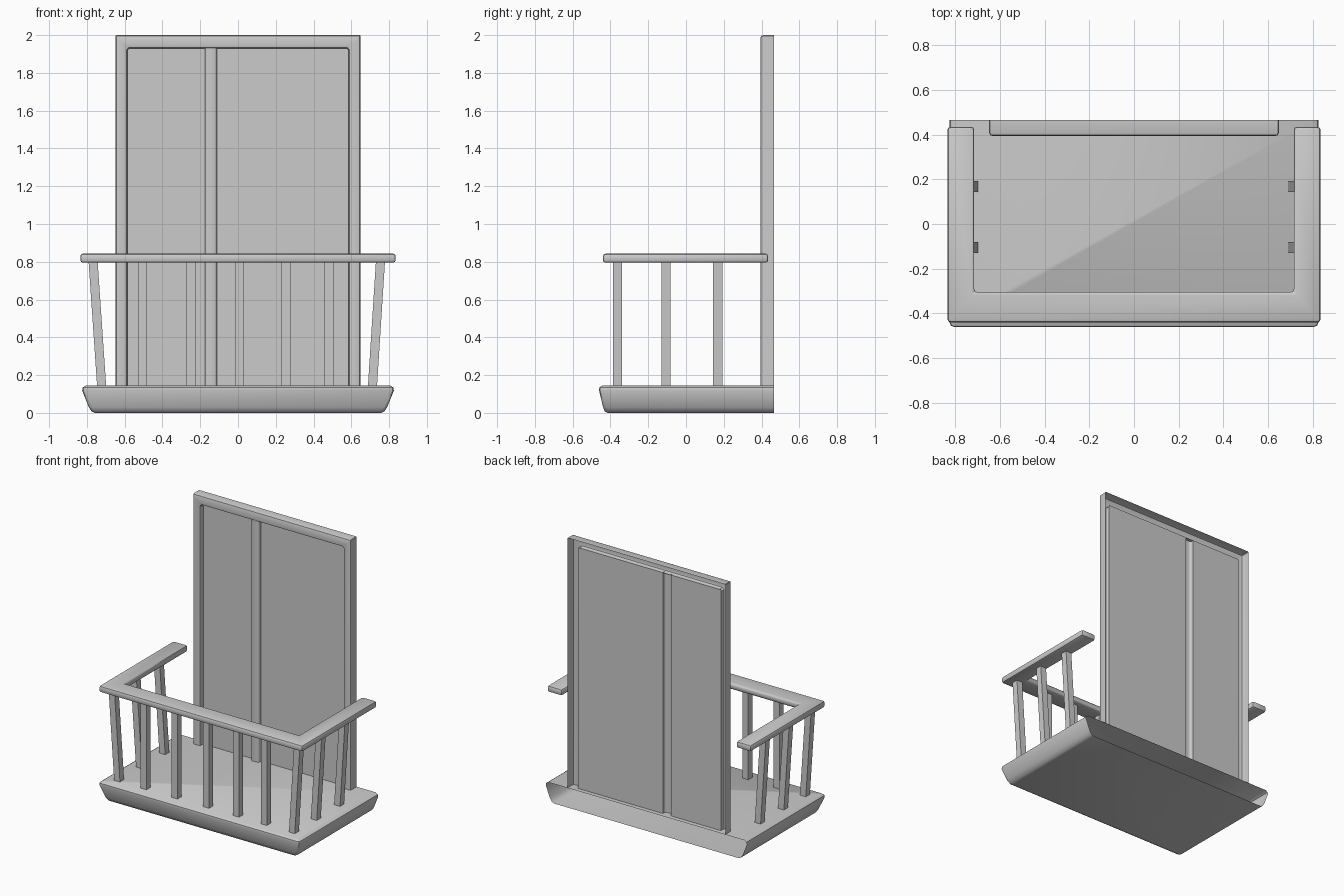
import bpy
import bmesh
import math

if "Cube" in bpy.data.objects:
    bpy.data.objects.remove(bpy.data.objects["Cube"])

BACK = 0.465   # wall plane, hollow parts are open here
FLOOR = 0.145


def finish(name, bm, smooth=False):
    bmesh.ops.recalc_face_normals(bm, faces=bm.faces)
    me = bpy.data.meshes.new(name)
    bm.to_mesh(me)
    bm.free()
    ob = bpy.data.objects.new(name, me)
    bpy.context.collection.objects.link(ob)
    if smooth:
        bpy.ops.object.select_all(action='DESELECT')
        ob.select_set(True)
        bpy.context.view_layer.objects.active = ob
        bpy.ops.object.shade_smooth_by_angle(angle=math.radians(40))
    return ob


def loft(bm, rings, closed=False):
    """Skin a list of point rings with quads and return the vertex rings."""
    vs = [[bm.verts.new(p) for p in r] for r in rings]
    for a, b in zip(vs, vs[1:]):
        n = len(a)
        for i in range(n if closed else n - 1):
            j = (i + 1) % n
            bm.faces.new((a[i], a[j], b[j], b[i]))
    return vs


# Floor slab: tapered tray with softened edges, open at the wall side
def slab_ring(hx, yf, z, c=0.018):
    left = [(-hx, BACK, z), (-hx, yf + c, z), (-hx + c * 0.3, yf + c * 0.3, z), (-hx + c, yf, z)]
    return left + [(-x, y, z) for x, y, z in reversed(left)]


bm = bmesh.new()
rings = loft(bm, [slab_ring(*r) for r in (
    (0.757, -0.415, 0.0), (0.775, -0.43, 0.008), (0.79, -0.439, 0.03),
    (0.825, -0.46, 0.118), (0.822, -0.459, 0.134), (0.806, -0.444, FLOOR))])
bm.faces.new(rings[0])
bm.faces.new(rings[-1])
finish("floor_slab", bm, True)


# Door frame: hollow channel swept up, across and down
def frame_ring(t, y):
    x, z = 0.648 - t, 2.0 - t * 1.13
    c = 0.012 if t > 0.05 else 0.004
    left = [(-x, y, FLOOR), (-x, y, z - c), (-x + c, y, z)]
    return left + [(-px, py, pz) for px, py, pz in reversed(left)]


bm = bmesh.new()
loft(bm, [frame_ring(*r) for r in (
    (0, BACK), (0, 0.408), (0.004, 0.398), (0.014, 0.394),
    (0.048, 0.394), (0.058, 0.398), (0.062, 0.408), (0.062, 0.43))])
finish("door_frame", bm, True)

# Mullion: hollow upright channel between the panels
bm = bmesh.new()
section = [(-0.176, 0.43), (-0.176, 0.412), (-0.172, 0.404), (-0.163, 0.4),
           (-0.124, 0.4), (-0.115, 0.404), (-0.111, 0.412), (-0.111, 0.43)]
loft(bm, [[(x, y, z) for x, y in section] for z in (FLOOR, 1.932)])
finish("door_mullion", bm, True)

# Door panels: single sheets set behind the frame
for name, x0, x1 in (("door_panel_narrow", -0.587, -0.176), ("door_panel_wide", -0.111, 0.587)):
    bm = bmesh.new()
    loft(bm, [[(x0, 0.43, z), (x1, 0.43, z)] for z in (FLOOR, 1.931)])
    finish(name, bm)

# Handrail: U-shaped bar with mitred corners and rounded edges
bm = bmesh.new()
stations = [(-1, False), (-1, True), (1, True), (1, False)]
rings = []
for side, corner in stations:
    outer = (side * 0.835, -0.44 if corner else 0.435)
    inner = (side * 0.715, -0.305 if corner else 0.435)
    rings.append([(*outer, 0.795), (*outer, 0.843), (*inner, 0.843), (*inner, 0.795)])
vs = loft(bm, rings, True)
bm.faces.new(vs[0])
bm.faces.new(vs[-1])
bmesh.ops.recalc_face_normals(bm, faces=bm.faces)
edges = [e for e in bm.edges if e.calc_face_angle(0) > 1.0]
bmesh.ops.bevel(bm, geom=edges, offset=0.014, segments=2, profile=0.5, affect='EDGES')
finish("handrail", bm, True)


# Balusters: square bars, the side ones leaning outward
def baluster(name, x0, x1, y, h=0.024):
    bm = bmesh.new()
    corners = ((-h, -h), (h, -h), (h, h), (-h, h))
    loft(bm, [[(x + dx, y + dy, z) for dx, dy in corners]
              for x, z in ((x0, FLOOR - 0.002), (x1, 0.8))], True)
    finish(name, bm)


for i, x in enumerate((-0.505, -0.25, 0.008, 0.255, 0.483)):
    baluster(f"front_baluster_{i + 1}", x, x, -0.362)
for i, y in enumerate((-0.362, -0.105, 0.168)):
    baluster(f"left_baluster_{i + 1}", -0.722, -0.767, y)
    baluster(f"right_baluster_{i + 1}", 0.712, 0.754, y)
